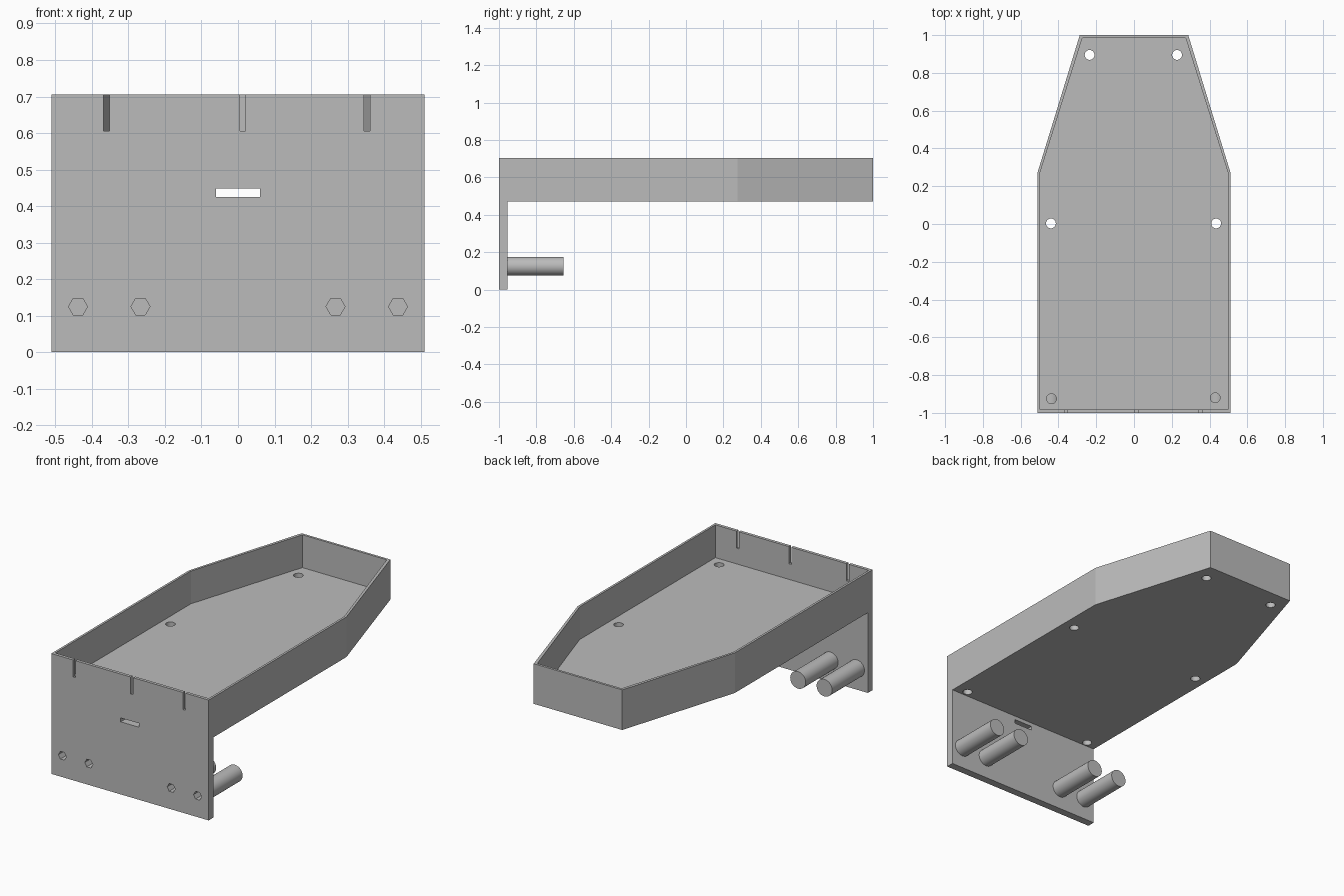
import bpy
import bmesh
from math import radians
from mathutils import Matrix, Vector

cube = bpy.data.objects.get("Cube")
if cube:
    bpy.data.objects.remove(cube, do_unlink=True)

grey = bpy.data.materials.new("plain grey")
grey.use_nodes = True
colour = (0.5, 0.5, 0.5, 1)
grey.diffuse_color = colour
grey.node_tree.nodes["Principled BSDF"].inputs["Base Color"].default_value = colour

FLOOR_BOTTOM, FLOOR_TOP, RIM = 0.47, 0.513, 0.705
FRONT, PLATE_BACK, ROD_END = -1.0, -0.955, -0.655


def finish(name, bm):
    bmesh.ops.recalc_face_normals(bm, faces=bm.faces)
    mesh = bpy.data.meshes.new(name)
    bm.to_mesh(mesh)
    bm.free()
    mesh.materials.append(grey)
    obj = bpy.data.objects.new(name, mesh)
    bpy.context.collection.objects.link(obj)
    return obj


def tapered_prism(name, half_profile, z0, z1):
    """Extrude an outline mirrored across x."""
    bm = bmesh.new()
    outline = half_profile + [(-x, y) for x, y in reversed(half_profile)]
    face = bm.faces.new([bm.verts.new((x, y, z0)) for x, y in outline])
    top = bmesh.ops.extrude_face_region(bm, geom=[face])["geom"]
    verts = [v for v in top if isinstance(v, bmesh.types.BMVert)]
    bmesh.ops.translate(bm, verts=verts, vec=(0, 0, z1 - z0))
    return finish(name, bm)


def box(name, low, high):
    bm = bmesh.new()
    low, high = Vector(low), Vector(high)
    size = Matrix.Diagonal((*(high - low), 1))
    bmesh.ops.create_cube(bm, size=1, matrix=Matrix.Translation((low + high) / 2) @ size)
    return finish(name, bm)


def cylinder(name, radius, sides, start, end):
    bm = bmesh.new()
    start, end = Vector(start), Vector(end)
    axis = end - start
    turn = Matrix.Rotation(radians(-90), 4, "X") if abs(axis.y) > abs(axis.z) else Matrix()
    if sides == 6:  # points of the hexagon lie left and right
        turn = turn @ Matrix.Rotation(radians(30), 4, "Z")
    bmesh.ops.create_cone(bm, cap_ends=True, segments=sides, radius1=radius, radius2=radius,
                          depth=axis.length, matrix=Matrix.Translation((start + end) / 2) @ turn)
    if sides == 6 and max(v.co.x for v in bm.verts) - start.x < radius * 0.95:
        bmesh.ops.rotate(bm, verts=bm.verts, cent=start,
                         matrix=Matrix.Rotation(radians(30), 3, "Y"))
    return finish(name, bm)


def combine(target, tool, operation):
    """Apply a boolean and discard the tool."""
    tool.hide_render = True
    mod = target.modifiers.new("boolean", "BOOLEAN")
    mod.operation, mod.solver, mod.object = operation, "EXACT", tool
    bpy.context.view_layer.objects.active = target
    bpy.ops.object.modifier_apply(modifier=mod.name)
    bpy.data.objects.remove(tool, do_unlink=True)


# Tapered tray with thin walls
body = tapered_prism("tray_and_front_plate", [(0.51, FRONT), (0.51, 0.275), (0.287, 1)],
                     FLOOR_BOTTOM, RIM)
hollow = tapered_prism("hollow", [(0.497, -0.982), (0.497, 0.273), (0.273, 0.986)],
                       FLOOR_TOP, RIM + 0.1)
combine(body, hollow, "DIFFERENCE")

# Front plate hanging below the tray
plate = box("plate", (-0.51, FRONT, 0), (0.51, PLATE_BACK, FLOOR_BOTTOM + 0.02))
combine(body, plate, "UNION")

# Notches in the front rim
for x in (-0.36, 0.013, 0.353):
    notch = box("notch", (x - 0.008, -1.1, 0.605), (x + 0.008, -0.97, 0.8))
    combine(body, notch, "DIFFERENCE")

# Cable slot below the floor
slot = box("slot", (-0.06, -1.1, 0.425), (0.06, -0.9, 0.448))
combine(body, slot, "DIFFERENCE")

# Holes through the floor
for x, y in ((-0.44, 0.003), (0.435, 0.003), (-0.235, 0.895), (0.228, 0.895),
             (-0.437, -0.925), (0.43, -0.92)):
    hole = cylinder("hole", 0.026, 32, (x, y, 0.46), (x, y, 0.56))
    combine(body, hole, "DIFFERENCE")

# Round pegs behind the plate, each with a hexagonal socket from the front
rods = []
for side, sign in (("right", -1), ("left", 1)):
    for place, x in (("inner", 0.267), ("outer", 0.438)):
        x *= sign
        rod = cylinder(f"{side}_{place}_peg", 0.05, 48, (x, PLATE_BACK, 0.125), (x, ROD_END, 0.125))
        for part in (body, rod):
            socket = cylinder("socket", 0.026, 6, (x, -1.1, 0.125), (x, -0.75, 0.125))
            combine(part, socket, "DIFFERENCE")
        rods.append(rod)

# Keep flat faces crisp and round walls smooth
for obj in [body] + rods:
    bpy.ops.object.select_all(action="DESELECT")
    obj.select_set(True)
    bpy.context.view_layer.objects.active = obj
    bpy.ops.object.shade_smooth_by_angle(angle=radians(15))
